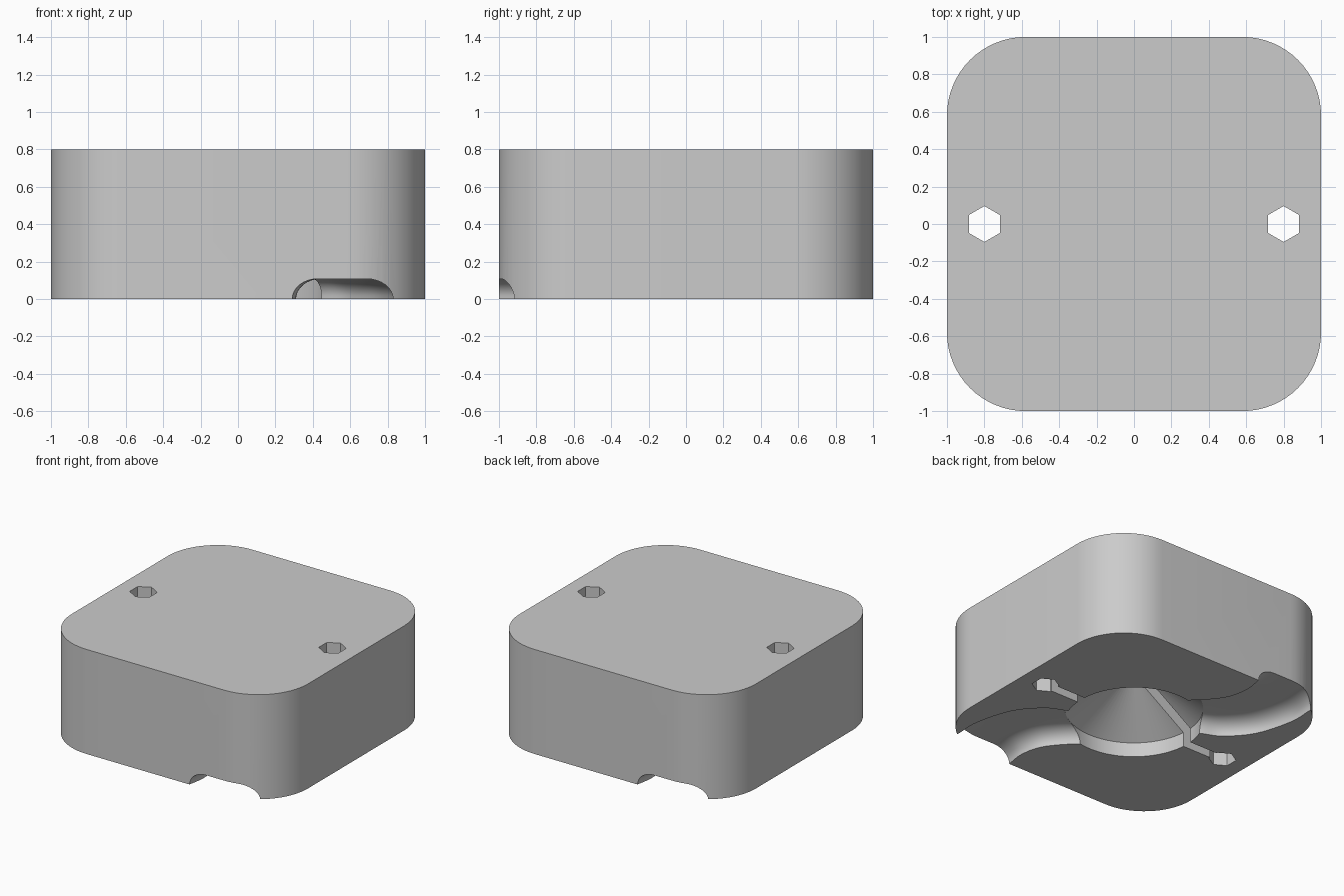
import bpy, bmesh, math
from mathutils import Vector, Matrix

cube = bpy.data.objects.get("Cube")
if cube:
    bpy.data.objects.remove(cube, do_unlink=True)

HEIGHT = 0.8
CORNER = 0.42
BOWL_R = 0.48
STEP = 0.11      # height of the straight bowl wall
APEX = 0.43      # tip of the bowl cone

grey = bpy.data.materials.new("plain_grey")
grey.use_nodes = True
grey.diffuse_color = (0.6, 0.6, 0.6, 1)
grey.node_tree.nodes["Principled BSDF"].inputs["Base Color"].default_value = (0.6, 0.6, 0.6, 1)


def make_object(name, bm):
    bmesh.ops.recalc_face_normals(bm, faces=bm.faces)
    mesh = bpy.data.meshes.new(name)
    bm.to_mesh(mesh)
    bm.free()
    mesh.materials.append(grey)
    obj = bpy.data.objects.new(name, mesh)
    bpy.context.collection.objects.link(obj)
    return obj


def loft(name, rings):
    """Closed solid through a row of equal rings of points."""
    bm = bmesh.new()
    rows = [[bm.verts.new(p) for p in ring] for ring in rings]
    n = len(rows[0])
    for a, b in zip(rows, rows[1:]):
        for i in range(n):
            j = (i + 1) % n
            bm.faces.new((a[i], a[j], b[j], b[i]))
    bm.faces.new(rows[0])
    bm.faces.new(rows[-1])
    return make_object(name, bm)


def prism(name, outline, z0, z1):
    return loft(name, [[(x, y, z) for x, y in outline] for z in (z0, z1)])


def polygon(n, radius, cx=0, cy=0, start=0):
    return [(cx + radius * math.cos(start + math.tau * i / n),
             cy + radius * math.sin(start + math.tau * i / n)) for i in range(n)]


def smooth_path(points, steps):
    """Catmull-Rom samples between the inner points."""
    out = []
    for p0, p1, p2, p3 in zip(points, points[1:], points[2:], points[3:]):
        for k in range(steps):
            t = k / steps
            out.append(0.5 * (2 * p1 + (p2 - p0) * t + (2 * p0 - 5 * p1 + 4 * p2 - p3) * t ** 2
                              + (3 * p1 - p0 - 3 * p2 + p3) * t ** 3))
    return out + [points[-2]]


# Block with rounded upright corners
outline = []
for q in range(4):
    mid = math.radians(45 + 90 * q)
    cx = math.copysign(1 - CORNER, math.cos(mid))
    cy = math.copysign(1 - CORNER, math.sin(mid))
    for i in range(17):
        a = math.radians(90 * q + 90 * i / 16)
        outline.append((cx + CORNER * math.cos(a), cy + CORNER * math.sin(a)))
block = prism("block", outline, 0, HEIGHT)

# Bowl: straight wall, then a cone
bowl_rings = [[(x, y, z) for x, y in polygon(64, r)]
              for r, z in ((BOWL_R, -0.1), (BOWL_R, STEP), (0.004, APEX))]
cutters = [loft("bowl_cutter", bowl_rings)]

# Curved channels from the bowl to the front and back walls
inner = [Vector(p) for p in ((-.12, -.3), (-.02, -.39), (.09, -.47), (.2, -.58),
                             (.28, -.7), (.31, -.85), (.29, -1), (.27, -1.1), (.25, -1.2))]
outer = [Vector(p) for p in ((.2, -.05), (.33, -.12), (.46, -.18), (.6, -.25),
                             (.75, -.43), (.83, -.7), (.83, -.9), (.82, -1.1), (.81, -1.2))]
depth, shoulder = 0.108, 0.26
section = [(0, -0.1)]
for i in range(9):
    a = math.pi / 2 * i / 8
    section.append((shoulder * (1 - math.cos(a)), depth * math.sin(a)))
section += [(1 - s, z) for s, z in reversed(section)]
rings = []
for a, b in zip(smooth_path(inner, 6), smooth_path(outer, 6)):
    rings.append([(*a.lerp(b, s), z) for s, z in section])
for turn in (0, math.pi):
    spin = Matrix.Rotation(turn, 3, 'Z')
    cutters.append(loft("channel_cutter", [[spin @ Vector(p) for p in r] for r in rings]))

# Narrow slot joining the two holes through the bowl
slot = [(-0.8, -0.037), (0.8, -0.037), (0.8, 0.037), (-0.8, 0.037)]
cutters.append(prism("slot_cutter", slot, -0.1, 0.4))

# Six-sided holes right through the block
for side in (-1, 1):
    hexagon = polygon(6, 0.096, 0.8 * side, 0, math.pi / 6)
    cutters.append(prism("hole_cutter", hexagon, -0.1, HEIGHT + 0.1))

# Cut everything, then drop the cutters
bpy.context.view_layer.objects.active = block
for cutter in cutters:
    cutter.hide_render = True
    mod = block.modifiers.new("cut", 'BOOLEAN')
    mod.operation = 'DIFFERENCE'
    mod.solver = 'EXACT'
    mod.object = cutter
    bpy.ops.object.modifier_apply(modifier=mod.name)
    bpy.data.objects.remove(cutter, do_unlink=True)

bpy.ops.object.select_all(action='DESELECT')
block.select_set(True)
bpy.ops.object.shade_smooth_by_angle(angle=math.radians(30))
